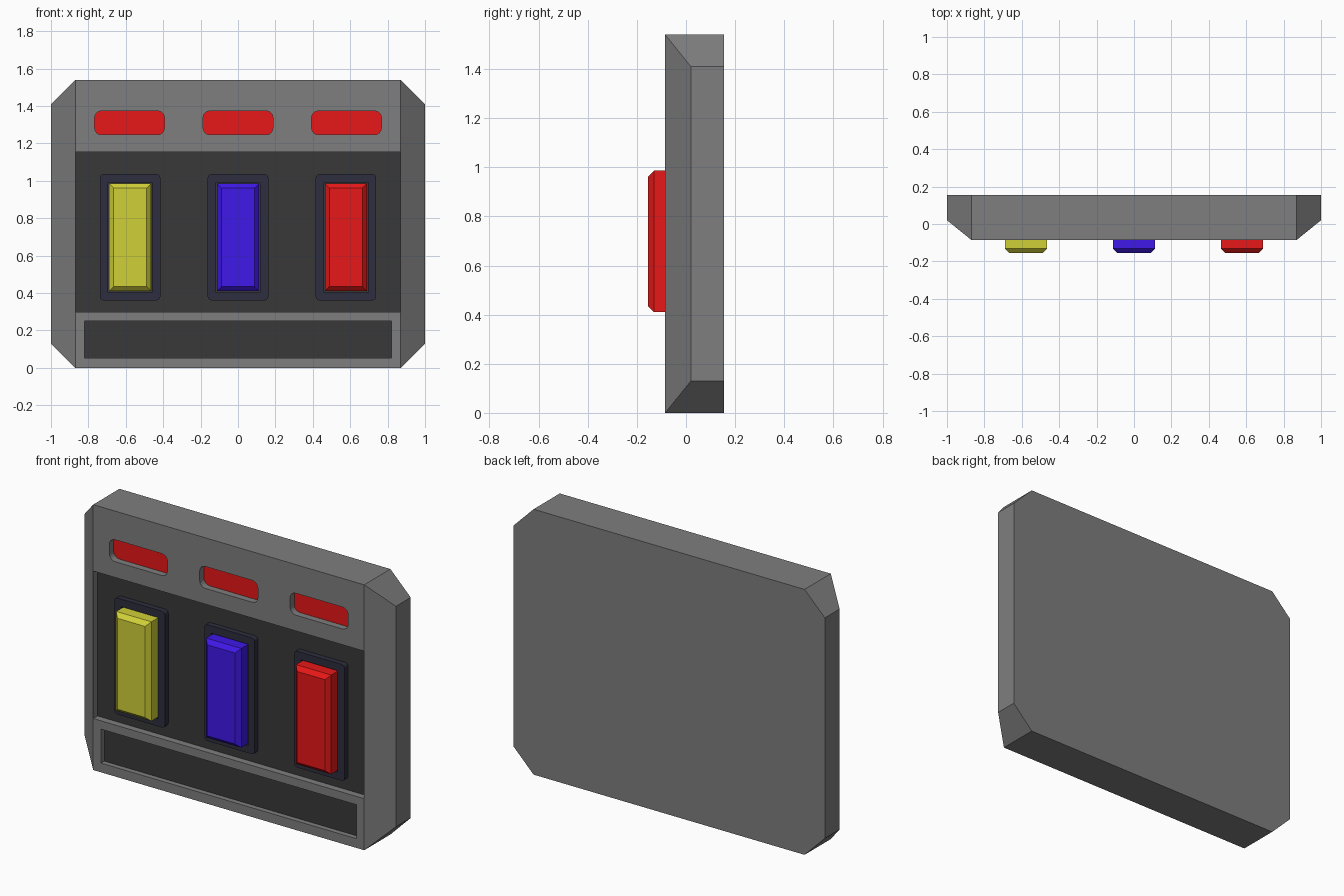
import bpy, bmesh
from math import cos, sin, pi

if "Cube" in bpy.data.objects:
    bpy.data.objects.remove(bpy.data.objects["Cube"])

FRONT, BACK = -0.085, 0.155


def material(name, rgb):
    m = bpy.data.materials.new(name)
    m.diffuse_color = (*rgb, 1)
    m.use_nodes = True
    m.node_tree.nodes["Principled BSDF"].inputs["Base Color"].default_value = m.diffuse_color
    return m


GREY = material("mid_grey", (0.21, 0.21, 0.21))
DARK = material("dark_grey", (0.04, 0.04, 0.04))
NAVY = material("dark_navy", (0.027, 0.027, 0.05))
RED = material("red", (0.8, 0.009, 0.009))
YELLOW = material("yellow", (0.63, 0.63, 0.04))
BLUE = material("blue", (0.05, 0.009, 0.8))


def outline(cx, cz, w, h, r=0, seg=4):
    """Rectangle in the xz plane, with rounded corners when r > 0."""
    pts = []
    for k, (sx, sz) in enumerate([(1, 1), (-1, 1), (-1, -1), (1, -1)]):
        x, z = cx + sx * (w / 2 - r), cz + sz * (h / 2 - r)
        for i in range(seg + 1 if r else 1):
            a = (k + i / seg) * pi / 2
            pts.append((x + r * cos(a), z + r * sin(a)))
    return pts


def loft(name, loops, mat=None):
    """Solid through successive closed loops of 3D points."""
    bm = bmesh.new()
    rings = [[bm.verts.new(p) for p in loop] for loop in loops]
    for a, b in zip(rings, rings[1:]):
        for i in range(len(a)):
            j = (i + 1) % len(a)
            bm.faces.new((a[i], a[j], b[j], b[i]))
    bm.faces.new(rings[0])
    bm.faces.new(rings[-1])
    bmesh.ops.remove_doubles(bm, verts=bm.verts, dist=1e-5)
    bmesh.ops.recalc_face_normals(bm, faces=bm.faces)
    me = bpy.data.meshes.new(name)
    bm.to_mesh(me)
    bm.free()
    ob = bpy.data.objects.new(name, me)
    bpy.context.collection.objects.link(ob)
    if mat:
        me.materials.append(mat)
    return ob


def at(pts, y):
    return [(x, y, z) for x, z in pts]


def prism(name, pts, y0, y1, mat=None):
    return loft(name, [at(pts, y0), at(pts, y1)], mat)


def cut(ob, pts, y0, y1):
    """Carve a prism-shaped recess and discard the cutter."""
    cutter = prism("cutter", pts, y0, y1)
    cutter.hide_render = True
    mod = ob.modifiers.new("cut", 'BOOLEAN')
    mod.operation, mod.solver, mod.object = 'DIFFERENCE', 'EXACT', cutter
    bpy.context.view_layer.objects.active = ob
    bpy.ops.object.modifier_apply(modifier=mod.name)
    bpy.data.objects.remove(cutter)


# Body: octagonal slab whose side edges slope in to the front face
octagon = [(0.87, 0), (1, 0.13), (1, 1.41), (0.87, 1.54),
           (-0.87, 1.54), (-1, 1.41), (-1, 0.13), (-0.87, 0)]
nose = [(x, 0.02 if abs(x) == 1 else FRONT, z) for x, z in octagon]
bm = bmesh.new()
for p in nose + at(octagon, BACK):
    bm.verts.new(p)
bmesh.ops.convex_hull(bm, input=bm.verts)
bmesh.ops.dissolve_limit(bm, angle_limit=0.01, verts=bm.verts, edges=bm.edges)
bmesh.ops.recalc_face_normals(bm, faces=bm.faces)
mesh = bpy.data.meshes.new("body")
bm.to_mesh(mesh)
bm.free()
mesh.materials.append(GREY)
body = bpy.data.objects.new("body", mesh)
bpy.context.collection.objects.link(body)


def recess(name, pts, floor, mat):
    """Pocket in the body front with a coloured floor."""
    cut(body, pts, FRONT - 0.1, floor + 0.005)
    prism(name, pts, floor, floor + 0.04, mat)


# Recessed panel, lower slot and three indicator windows
recess("switch_panel", outline(0, 0.727, 1.738, 0.856), -0.046, DARK)
recess("lower_slot", outline(0, 0.152, 1.64, 0.197), -0.055, DARK)
for i in (-1, 0, 1):
    recess("indicator_light", outline(0.58 * i, 1.31, 0.373, 0.127, 0.036),
           -0.046, RED)

# Framed push buttons
for i, colour in ((-1, YELLOW), (0, BLUE), (1, RED)):
    x, z = 0.577 * i, 0.698
    frame = prism("button_frame", outline(x, z, 0.324, 0.675, 0.02, 3),
                  -0.078, -0.04, NAVY)
    cut(frame, outline(x, z, 0.236, 0.588), -0.2, 0.1)
    base = outline(x, z, 0.226, 0.576)
    top = outline(x, z, 0.178, 0.528)
    loft("button", [at(base, -0.03), at(base, -0.131), at(top, -0.155)], colour)
